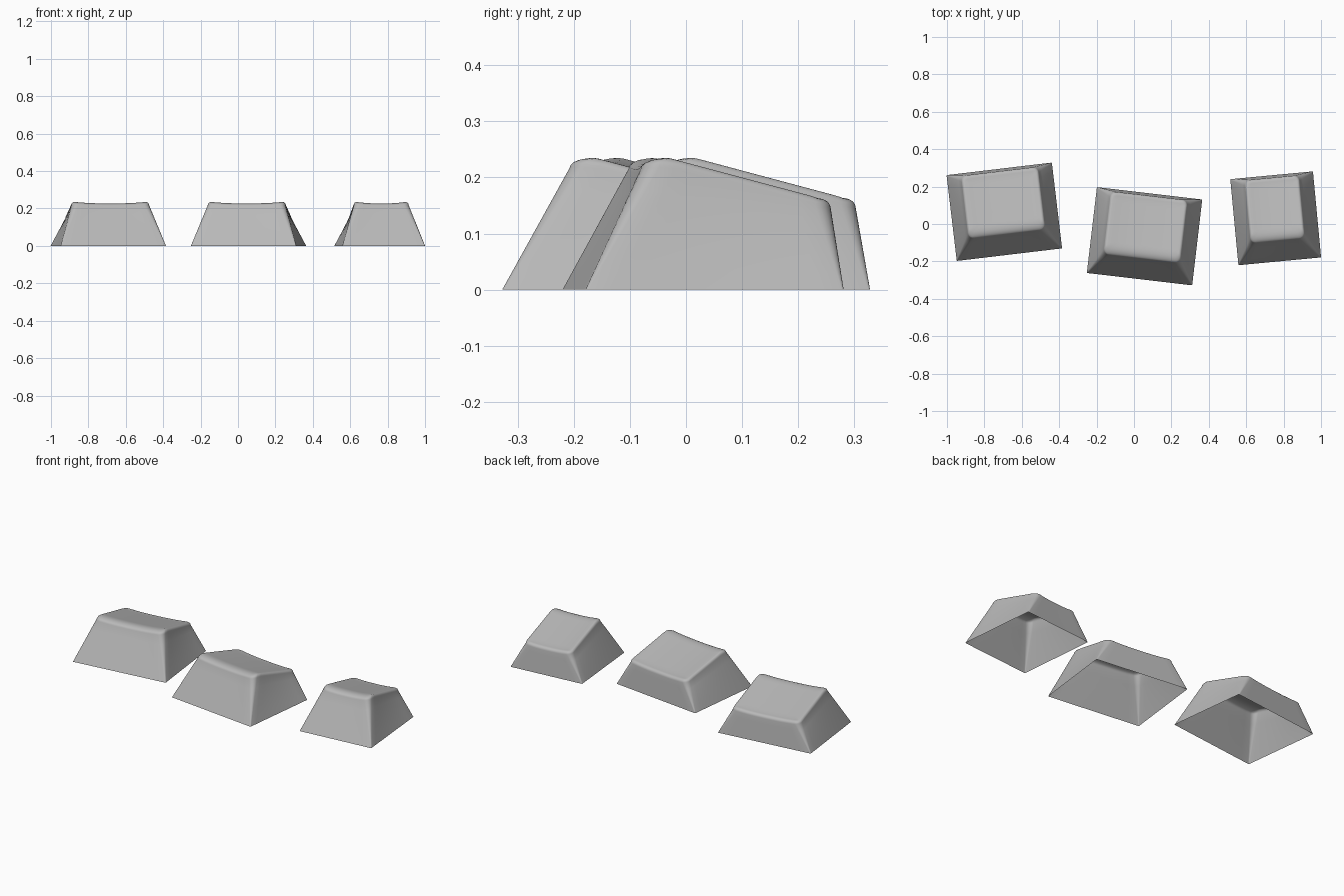
import bpy, bmesh, math

if "Cube" in bpy.data.objects:
    bpy.data.objects.remove(bpy.data.objects["Cube"])

mat = bpy.data.materials.new("mid_grey")
mat.diffuse_color = (0.48, 0.48, 0.48, 1)
mat.use_nodes = True
mat.node_tree.nodes["Principled BSDF"].inputs["Base Color"].default_value = mat.diffuse_color

CORNER, EDGE = 6, 10     # points per rounded corner / steps per straight edge


def ring_points(hw, y0, y1, r):
    """Rounded rectangle, counter-clockwise, constant point count."""
    centres = [(hw - r, y1 - r, 0), (-hw + r, y1 - r, 90),
               (-hw + r, y0 + r, 180), (hw - r, y0 + r, 270)]
    arcs = []
    for cx, cy, a0 in centres:
        arcs.append([(cx + r * math.cos(math.radians(a0 + 90 * i / (CORNER - 1))),
                      cy + r * math.sin(math.radians(a0 + 90 * i / (CORNER - 1))))
                     for i in range(CORNER)])
    pts = []
    for i, arc in enumerate(arcs):
        pts += arc
        (ax, ay), (bx, by) = arc[-1], arcs[(i + 1) % 4][0]
        pts += [(ax + (bx - ax) * k / EDGE, ay + (by - ay) * k / EDGE)
                for k in range(1, EDGE)]
    return pts


def keycap(name, hw, loc, angle):
    tw = hw - 0.084      # half width of the touch surface

    def top_z(x, y):
        # sloped touch surface with a shallow cylindrical dish across x
        y = min(max(y, -0.08), 0.187)
        dish = 0.009 * (1 - min(1, abs(x) / tw) ** 2.6)
        return 0.236 - 0.265 * (y + 0.08) - dish

    base = (hw, -0.2365, 0.2255, 0.004)
    shoulder = (tw + 0.009, -0.128, 0.212, 0.03)
    inner = (tw - 0.008, -0.092, 0.192, 0.026)

    def mix(a, b, t):
        return tuple(p + (q - p) * t for p, q in zip(a, b))

    rings = []
    drop = 0.018
    # tapered walls
    b, s = ring_points(*base), ring_points(*shoulder)
    for k in range(5):
        t = k / 5
        rings.append([(p[0] + (q[0] - p[0]) * t, p[1] + (q[1] - p[1]) * t,
                       (top_z(*q) - drop) * t) for p, q in zip(b, s)])
    # rounded rim
    for k in range(6):
        a = math.radians(90 * k / 5)
        pts = ring_points(*mix(shoulder, inner, 1 - math.cos(a)))
        rings.append([(x, y, top_z(x, y) - drop * (1 - math.sin(a))) for x, y in pts])
    # dished touch surface
    cy = (inner[1] + inner[2]) / 2
    for k in range(1, 8):
        f = 1 - k / 8
        pts = [(x * f, cy + (y - cy) * f) for x, y in ring_points(*inner)]
        rings.append([(x, y, top_z(x, y)) for x, y in pts])

    bm = bmesh.new()
    vr = [[bm.verts.new(p) for p in ring] for ring in rings]
    n = len(vr[0])
    for lo, hi in zip(vr, vr[1:]):
        for i in range(n):
            j = (i + 1) % n
            bm.faces.new((lo[i], lo[j], hi[j], hi[i]))
    c = bm.verts.new((0, cy, top_z(0, cy)))
    for i in range(n):
        bm.faces.new((vr[-1][i], vr[-1][(i + 1) % n], c))
    me = bpy.data.meshes.new(name)
    bm.to_mesh(me)
    bm.free()
    me.materials.append(mat)
    ob = bpy.data.objects.new(name, me)
    bpy.context.collection.objects.link(ob)
    ob.location = (*loc, 0)
    ob.rotation_euler.z = math.radians(angle)
    bpy.ops.object.select_all(action='DESELECT')
    ob.select_set(True)
    bpy.context.view_layer.objects.active = ob
    bpy.ops.object.shade_smooth_by_angle(angle=math.radians(35))


# three open-bottomed keycaps
keycap("left_keycap", 0.2835, (-0.694, 0.071), 6.8)
keycap("middle_keycap", 0.2835, (0.057, -0.06), -6.7)
keycap("right_keycap", 0.222, (0.757, 0.036), 5.4)
